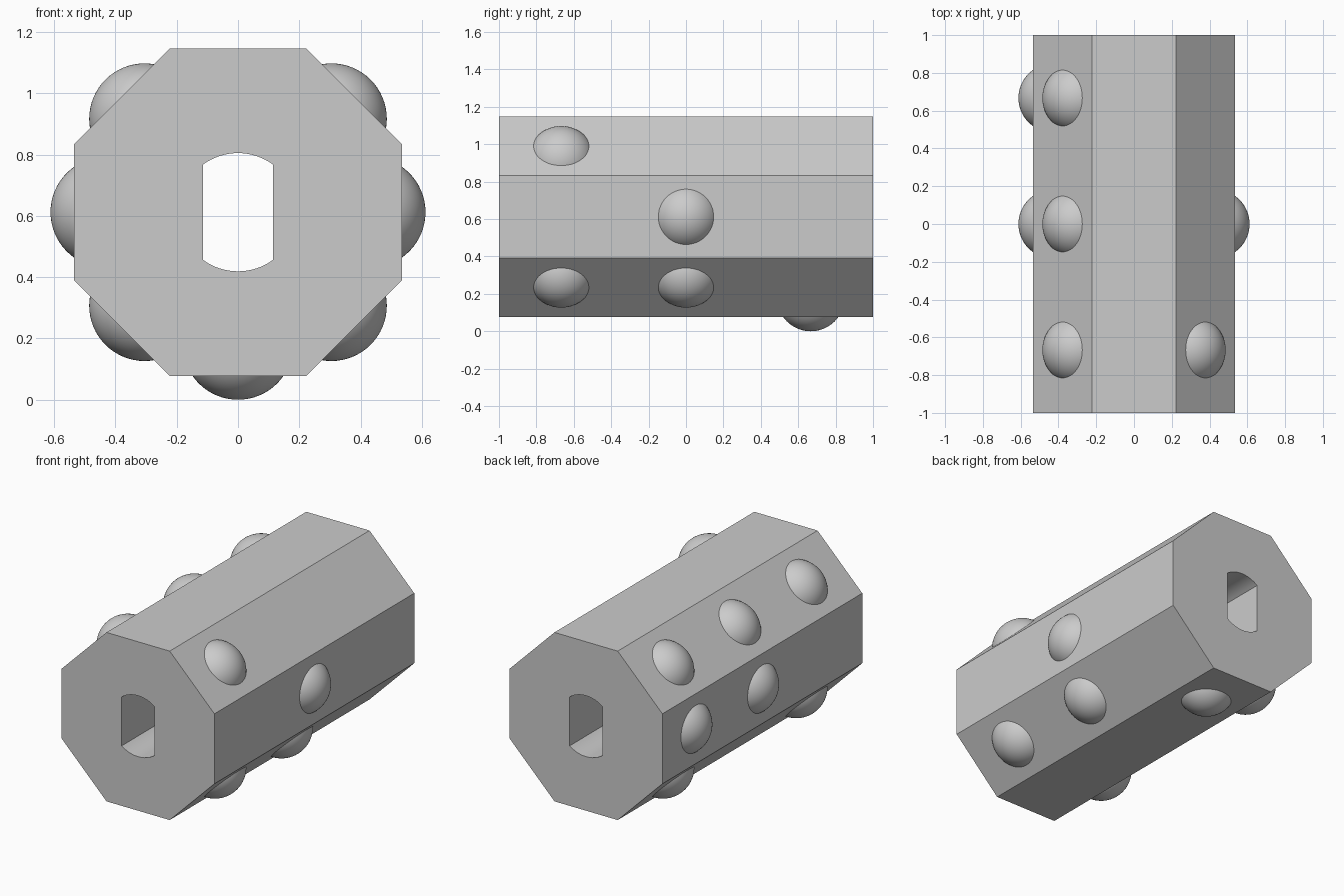
import bpy, bmesh, math
from mathutils import Matrix, Vector

cube = bpy.data.objects.get("Cube")
if cube:
    bpy.data.objects.remove(cube, do_unlink=True)

APOTHEM, LENGTH, AXIS_Z = 0.535, 2.0, 0.612
HOLE_R, HOLE_HALF_W = 0.193, 0.115
BUMP_R, BUMP_H = 0.181, 0.077
ROW = 0.667

grey = bpy.data.materials.new("light grey")
grey.use_nodes = True
grey.diffuse_color = (0.6, 0.6, 0.6, 1)
grey.node_tree.nodes["Principled BSDF"].inputs["Base Color"].default_value = (0.6, 0.6, 0.6, 1)


def finish(bm, name, angle):
    """Turn a bmesh into a linked, shaded object."""
    mesh = bpy.data.meshes.new(name)
    bm.to_mesh(mesh)
    bm.free()
    mesh.materials.append(grey)
    obj = bpy.data.objects.new(name, mesh)
    bpy.context.collection.objects.link(obj)
    bpy.ops.object.select_all(action='DESELECT')
    obj.select_set(True)
    bpy.context.view_layer.objects.active = obj
    bpy.ops.object.shade_smooth_by_angle(angle=math.radians(angle))
    return obj


def add_loop(bm, points):
    """Closed ring of edges on the front end plane."""
    verts = [bm.verts.new((x, -LENGTH / 2, AXIS_Z + z)) for x, z in points]
    return [bm.edges.new((a, b)) for a, b in zip(verts, verts[1:] + verts[:1])]


# Octagonal body with a double-flatted bore running through it
corner = APOTHEM / math.cos(math.pi / 8)
octagon = [(corner * math.cos(a), corner * math.sin(a))
           for a in (math.pi * (2 * i + 1) / 8 for i in range(8))]

start = math.acos(HOLE_HALF_W / HOLE_R)
sweep = math.pi - 2 * start
steps = 16
arc = [start + sweep * i / steps for i in range(steps + 1)]
bore = [(HOLE_R * math.cos(a + turn), HOLE_R * math.sin(a + turn))
        for turn in (0, math.pi) for a in arc]

bm = bmesh.new()
edges = add_loop(bm, octagon) + add_loop(bm, bore)
bmesh.ops.triangle_fill(bm, edges=edges, use_beauty=True)
extruded = bmesh.ops.extrude_face_region(bm, geom=bm.faces[:], use_keep_orig=True)
moved = [g for g in extruded["geom"] if isinstance(g, bmesh.types.BMVert)]
bmesh.ops.translate(bm, verts=moved, vec=(0, LENGTH, 0))
bmesh.ops.recalc_face_normals(bm, faces=bm.faces[:])
finish(bm, "octagonal_body", 25)

# Domed bumps: the rows filled on each side of the body
sides = {
    "right": (0, [0]),
    "upper_right": (45, [-ROW]),
    "upper_left": (135, [-ROW, 0, ROW]),
    "left": (180, [0, ROW]),
    "lower_left": (225, [-ROW, ROW]),
    "bottom": (270, [ROW]),
    "lower_right": (315, [-ROW, 0]),
}
for side, (degrees, rows) in sides.items():
    a = math.radians(degrees)
    normal = Vector((math.cos(a), 0, math.sin(a)))
    for number, y in enumerate(rows, 1):
        bm = bmesh.new()
        bmesh.ops.create_uvsphere(bm, u_segments=48, v_segments=32, radius=BUMP_R)
        # Keep only the cap, sunk slightly into the body
        bmesh.ops.bisect_plane(bm, geom=bm.verts[:] + bm.edges[:] + bm.faces[:],
                               plane_co=(0, 0, BUMP_R - BUMP_H - 0.01),
                               plane_no=(0, 0, 1), clear_inner=True)
        centre = normal * (APOTHEM + BUMP_H - BUMP_R) + Vector((0, y, AXIS_Z))
        turn = normal.to_track_quat('Z', 'Y').to_matrix().to_4x4()
        bm.transform(Matrix.Translation(centre) @ turn)
        finish(bm, f"{side}_bump_{number}", 40)
